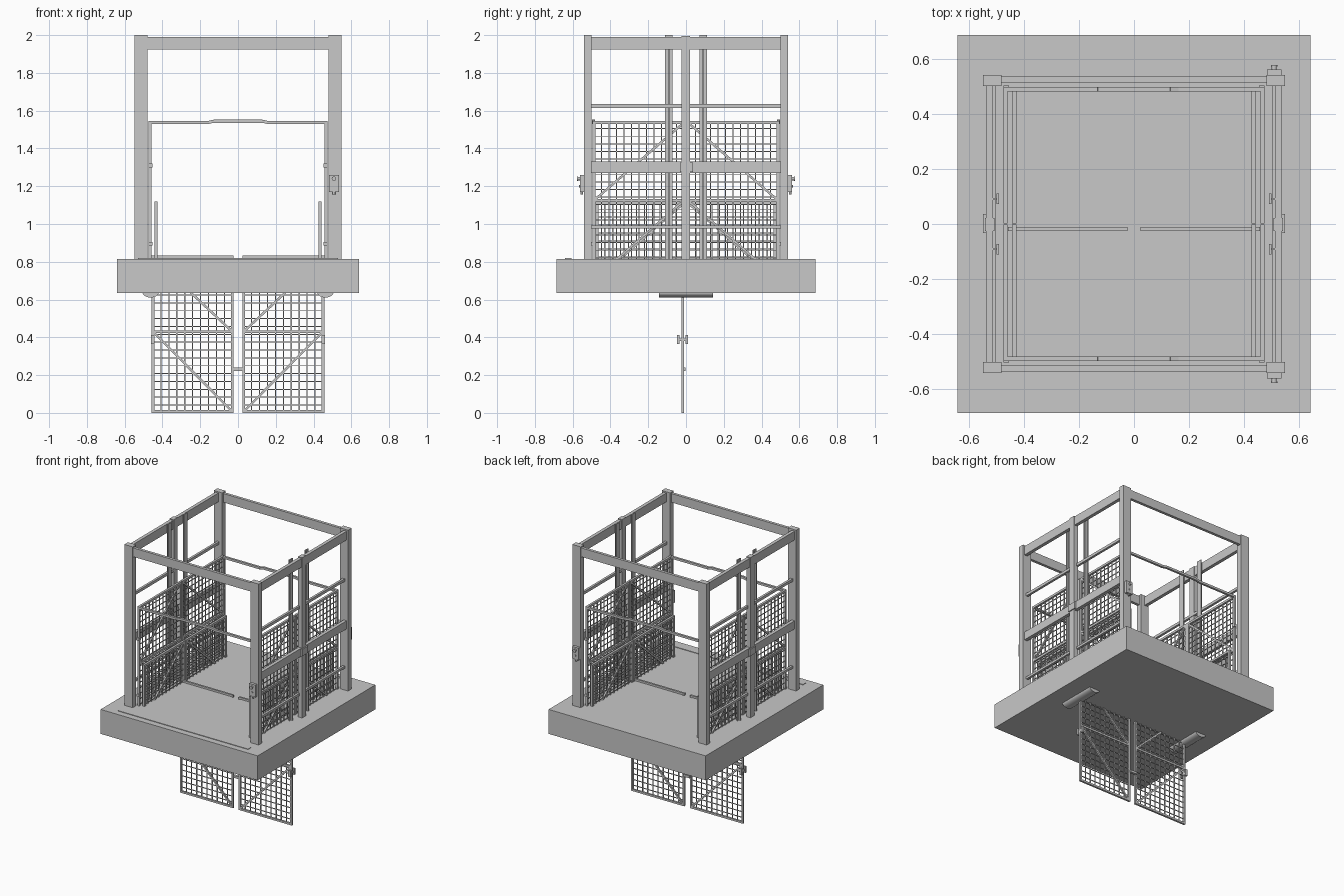
import bpy, bmesh, math
from mathutils import Vector, Matrix

cube = bpy.data.objects.get("Cube")
if cube:
    bpy.data.objects.remove(cube, do_unlink=True)

steel = bpy.data.materials.new("light grey steel")
steel.use_nodes = True
GREY = (0.58, 0.58, 0.58, 1)
steel.diffuse_color = GREY
steel.node_tree.nodes["Principled BSDF"].inputs["Base Color"].default_value = GREY


def finish(name, bm):
    mesh = bpy.data.meshes.new(name)
    bm.to_mesh(mesh)
    bm.free()
    mesh.materials.append(steel)
    obj = bpy.data.objects.new(name, mesh)
    bpy.context.collection.objects.link(obj)
    return obj


def add_box(bm, x, y, z):
    """Box from three (low, high) ranges."""
    spans = [(min(r), max(r)) for r in (x, y, z)]
    centre = Vector([(a + b) / 2 for a, b in spans])
    size = [b - a for a, b in spans]
    m = Matrix.Translation(centre) @ Matrix.Diagonal((*size, 1))
    bmesh.ops.create_cube(bm, size=1, matrix=m)


def box(name, x, y, z):
    bm = bmesh.new()
    add_box(bm, x, y, z)
    return finish(name, bm)


def add_bar(bm, p, q, t):
    """Square bar of thickness t between two points."""
    p, q = Vector(p), Vector(q)
    d = q - p
    turn = d.to_track_quat('Z', 'Y').to_matrix().to_4x4()
    m = Matrix.Translation((p + q) / 2) @ turn @ Matrix.Diagonal((t, t, d.length, 1))
    bmesh.ops.create_cube(bm, size=1, matrix=m)


def add_rod(bm, p, q, r, n=16):
    p, q = Vector(p), Vector(q)
    d = q - p
    m = Matrix.Translation((p + q) / 2) @ d.to_track_quat('Z', 'Y').to_matrix().to_4x4()
    bmesh.ops.create_cone(bm, cap_ends=True, segments=n, radius1=r, radius2=r,
                          depth=d.length, matrix=m)


def mesh_panel(name, at, outer, inner, bottom, top, middle=None, t=0.016, cell=0.041):
    """Framed wire panel; at(u, z) maps panel coordinates into space."""
    bm = bmesh.new()
    h = t / 2 * (1 if outer < inner else -1)
    a, b = outer + h, inner - h
    for u in (a, b):
        add_bar(bm, at(u, bottom), at(u, top), t)
    rails = [bottom + t / 2, top - t / 2] + ([middle] if middle else [])
    for z in rails:
        add_bar(bm, at(a, z), at(b, z), t)
    # diagonal braces drop toward the outer or inner edge of each bay
    levels = sorted(rails)
    for low, high in zip(levels, levels[1:]):
        ends = (at(a, high), at(b, low)) if name.startswith("door") else (at(a, low), at(b, high))
        add_bar(bm, *ends, 0.012)
    # wire grid
    count = round(abs(b - a) / cell)
    for i in range(1, count):
        u = a + (b - a) * i / count
        add_bar(bm, at(u, bottom), at(u, top), 0.006)
    rows = round((top - bottom) / cell)
    for i in range(1, rows):
        z = bottom + (top - bottom) * i / rows
        add_bar(bm, at(a, z), at(b, z), 0.005)
    return finish(name, bm)


# Base slab and threshold strip
FLOOR = 0.815
box("base_slab", (-0.64, 0.64), (-0.685, 0.685), (0.635, FLOOR))
box("threshold_strip", (-0.53, 0.53), (-0.64, -0.605), (FLOOR - 0.005, FLOOR + 0.004))

SIDES = ((1, "left"), (-1, "right"))
ENDS = ((-1, "front"), (1, "back"))

# Corner posts, end beams and cage hoops
for e, end in ENDS:
    for s, side in SIDES:
        box(f"{end}_{side}_post", (s * 0.48, s * 0.547), (e * 0.5, e * 0.541), (FLOOR, 2.0))
    box(f"{end}_top_beam", (-0.48, 0.48), (e * 0.514, e * 0.535), (1.925, 1.99))
    bm = bmesh.new()
    y = e * 0.489
    path = [(-0.466, 1.537), (-0.16, 1.537), (-0.13, 1.544), (0.13, 1.544), (0.16, 1.537), (0.466, 1.537)]
    for (xa, za), (xb, zb) in zip(path, path[1:]):
        add_bar(bm, (xa, y, za), (xb, y, zb), 0.016)
    finish(f"{end}_hoop_bar", bm)
    bm = bmesh.new()
    for s, side in SIDES:
        for z in (0.895, 1.31):
            add_box(bm, (s * 0.453, s * 0.473), (e * 0.48, e * 0.503), (z - 0.01, z + 0.01))
    finish(f"{end}_hinge_blocks", bm)

# Side framing, guide rails and mesh fences
for s, side in SIDES:
    for label, low, high in (("top", 1.925, 1.99), ("middle", 1.27, 1.33)):
        box(f"{side}_{label}_beam", (s * 0.511, s * 0.536), (-0.5, 0.5), (low, high))
    for label, low, high in (("upper", 1.615, 1.635), ("lower", 0.975, 0.992)):
        box(f"{side}_{label}_bar", (s * 0.503, s * 0.52), (-0.5, 0.5), (low, high))
    box(f"{side}_centre_post", (s * 0.506, s * 0.54), (-0.025, 0.021), (FLOOR, 1.995))
    box(f"{side}_centre_bracket", (s * 0.53, s * 0.547), (-0.032, 0.036), (1.275, 1.325))
    for e, end in ENDS:
        bm = bmesh.new()
        add_box(bm, (s * 0.49, s * 0.498), (e * 0.072, e * 0.11), (FLOOR, 2.0))
        add_box(bm, (s * 0.498, s * 0.511), (e * 0.087, e * 0.095), (FLOOR, 1.99))
        finish(f"{end}_{side}_guide_rail", bm)
        mesh_panel(f"{end}_{side}_tall_fence", lambda u, z: (s * 0.466, u, z),
                   e * 0.495, e * 0.002, 0.7, 1.545, 1.125)
        mesh_panel(f"{end}_{side}_low_fence", lambda u, z: (s * 0.434, u, z),
                   e * 0.48, e * 0.002, 0.7, 1.12)

    # Hanging door leaf with hinge
    mesh_panel(f"door_{side}", lambda u, z: (u, -0.018, z), s * 0.457, s * 0.023, 0, 0.832, 0.43, 0.014)
    bm = bmesh.new()
    for y in ((-0.047, -0.035), (-0.002, 0.01)):
        add_box(bm, (s * 0.442, s * 0.46), y, (0.365, 0.412))
    add_box(bm, (s * 0.447, s * 0.455), (-0.04, 0.003), (0.38, 0.395))
    finish(f"{side}_door_hinge", bm)

    # Rounded lamp under the slab
    bm = bmesh.new()
    add_rod(bm, (0, -0.142, 0), (0, 0.142, 0), 1, 24)
    for v in bm.verts:
        v.co.x = v.co.x * 0.042 + s * 0.463
        v.co.z = v.co.z * 0.025 + 0.636
    lamp = finish(f"{side}_under_lamp", bm)
    for p in lamp.data.polygons:
        p.use_smooth = len(p.vertices) == 4
    lamp.data.set_sharp_from_angle(angle=math.radians(40))

# Door latch
box("door_latch", (-0.028, 0.026), (-0.02, -0.002), (0.223, 0.24))

# Control boxes on the posts
for e, end in ENDS:
    bm = bmesh.new()
    add_box(bm, (0.482, 0.535), (e * 0.54, e * 0.561), (1.17, 1.26))
    add_rod(bm, (0.508, e * 0.56, 1.24), (0.508, e * 0.572, 1.24), 0.009)
    add_rod(bm, (0.508, e * 0.56, 1.2), (0.508, e * 0.567, 1.2), 0.006)
    add_rod(bm, (0.508, e * 0.572, 1.24), (0.508, e * 0.577, 1.24), 0.012)
    add_rod(bm, (0.508, e * 0.552, 1.155), (0.508, e * 0.552, 1.172), 0.007)
    finish(f"{end}_control_box", bm)
